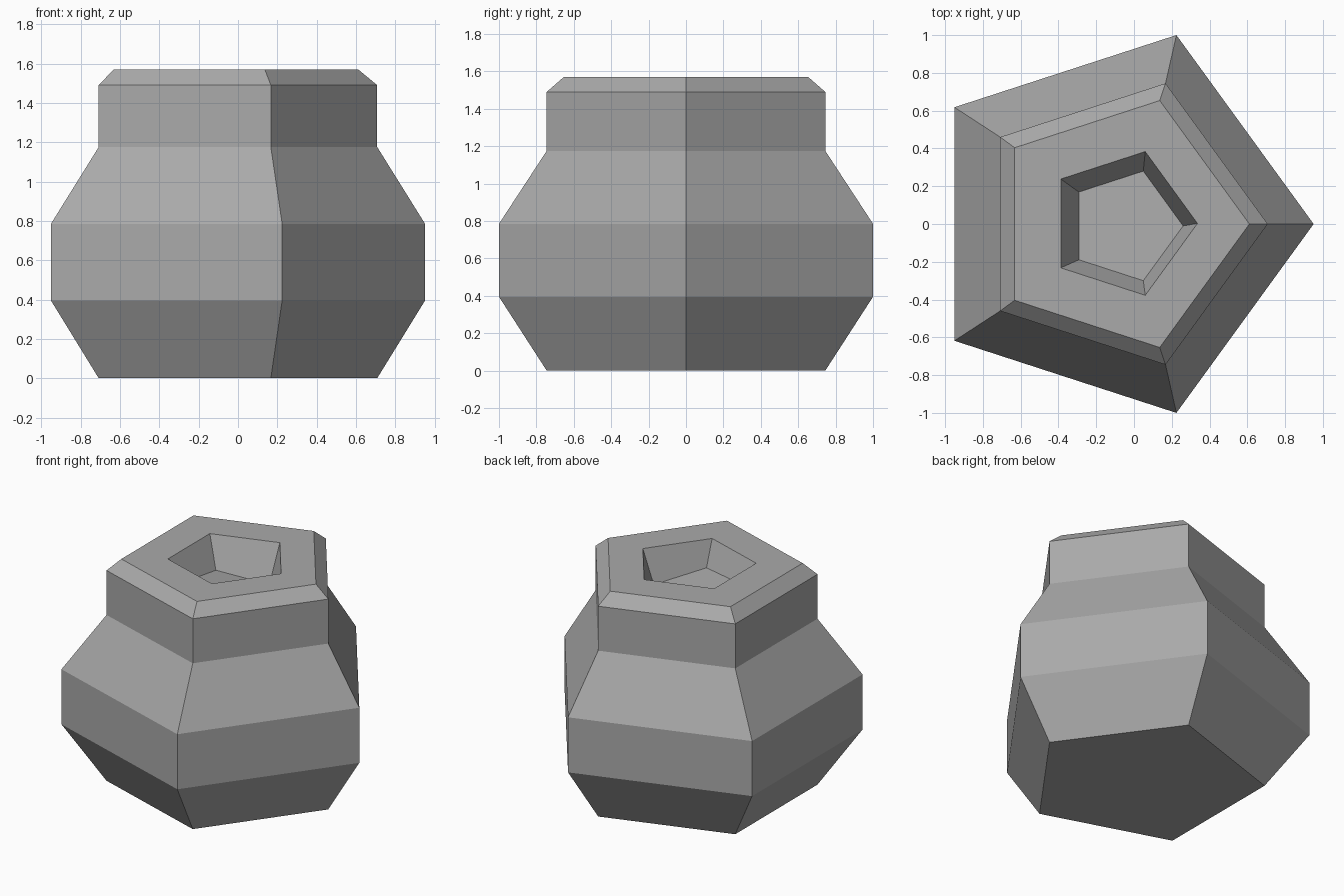
import bpy
import bmesh
from math import cos, sin, tau

cube = bpy.data.objects.get("Cube")
if cube:
    bpy.data.objects.remove(cube, do_unlink=True)

grey = bpy.data.materials.new("plain grey")
grey.use_nodes = True
colour = (0.4, 0.4, 0.4, 1)
grey.diffuse_color = colour
grey.node_tree.nodes["Principled BSDF"].inputs["Base Color"].default_value = colour

SIDES = 5
bm = bmesh.new()


def ring(radius, cx, height, cy=0.0):
    """Five-sided ring with a corner toward +x; height is a function of x and y."""
    verts = []
    for i in range(SIDES):
        x = cx + radius * cos(tau * i / SIDES)
        y = cy + radius * sin(tau * i / SIDES)
        verts.append(bm.verts.new((x, y, height(x, y))))
    return verts


def level(z):
    return lambda x, y: z


def hole_floor(x, y):
    # slightly tilted bottom of the opening
    return 1.356 - 0.107 * x - 0.146 * y


TOP = 1.57
rings = [
    ring(0.783, -0.075, level(0)),        # base
    ring(1.0515, -0.1004, level(0.395)),  # belly, lower edge
    ring(1.0515, -0.1004, level(0.785)),  # belly, upper edge
    ring(0.783, -0.075, level(1.175)),    # neck, lower edge
    ring(0.783, -0.075, level(1.49)),     # neck, upper edge
    ring(0.687, -0.076, level(TOP)),      # bevelled rim
    ring(0.400, -0.064, level(TOP), 0.003),   # opening
    ring(0.305, -0.045, hole_floor, -0.010),  # floor of the opening
]

# walls between neighbouring rings, then the two caps
for low, high in zip(rings, rings[1:]):
    for i in range(SIDES):
        j = (i + 1) % SIDES
        bm.faces.new((low[i], low[j], high[j], high[i]))
bm.faces.new(rings[0][::-1])
bm.faces.new(rings[-1])
bmesh.ops.recalc_face_normals(bm, faces=bm.faces)

mesh = bpy.data.meshes.new("five_sided_pot")
bm.to_mesh(mesh)
bm.free()
mesh.materials.append(grey)
pot = bpy.data.objects.new("five_sided_pot", mesh)
bpy.context.collection.objects.link(pot)
